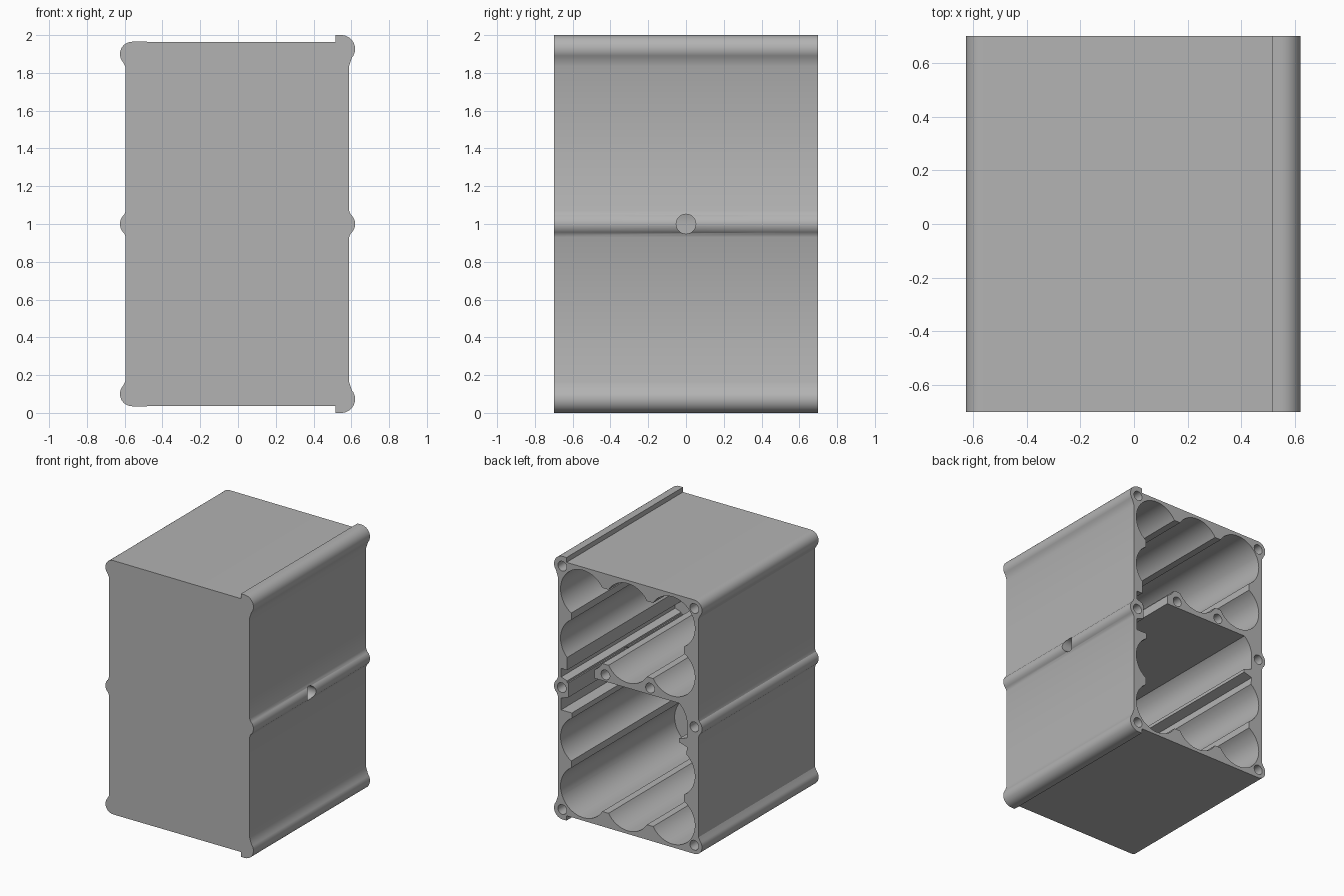
import bpy, bmesh, math

cube = bpy.data.objects.get("Cube")
if cube:
    bpy.data.objects.remove(cube)

FRONT, BACK, FLOOR = -0.70, 0.70, -0.67
PITCH, RADIUS = 0.375, 0.19
COLUMNS = (-PITCH, 0, PITCH)

grey = bpy.data.materials.new("light_grey")
grey.use_nodes = True
grey.diffuse_color = (0.45, 0.45, 0.45, 1)
grey.node_tree.nodes["Principled BSDF"].inputs["Base Color"].default_value = grey.diffuse_color


def arc(cx, cz, r, start, end, steps=12):
    angles = [math.radians(start + (end - start) * i / steps) for i in range(steps + 1)]
    return [(cx + r * math.cos(a), cz + r * math.sin(a)) for a in angles]


def circle(cx, cz, r, steps=48):
    return arc(cx, cz, r, 0, 360, steps)[:-1]


def box(x0, x1, z0, z1):
    return [(x0, z0), (x1, z0), (x1, z1), (x0, z1)]


def prism(name, profile, y0, y1):
    """Extrude an x-z profile along y."""
    bm = bmesh.new()
    face = bm.faces.new([bm.verts.new((x, y0, z)) for x, z in profile])
    grown = bmesh.ops.extrude_face_region(bm, geom=[face])["geom"]
    bmesh.ops.translate(bm, vec=(0, y1 - y0, 0),
                        verts=[v for v in grown if isinstance(v, bmesh.types.BMVert)])
    bmesh.ops.recalc_face_normals(bm, faces=bm.faces)
    mesh = bpy.data.meshes.new(name)
    bm.to_mesh(mesh)
    bm.free()
    mesh.materials.append(grey)
    obj = bpy.data.objects.new(name, mesh)
    bpy.context.collection.objects.link(obj)
    return obj


def cut(target, cutter):
    cutter.hide_render = True
    bpy.context.view_layer.objects.active = target
    mod = target.modifiers.new("cut", "BOOLEAN")
    mod.operation, mod.solver, mod.object = "DIFFERENCE", "EXACT", cutter
    bpy.ops.object.modifier_apply(modifier=mod.name)
    bpy.data.objects.remove(cutter)


def carve(profile, y0=FLOOR):
    cut(case, prism("cutter", profile, y0, BACK + 0.1))


# Outer shell: upper half outline, mirrored about mid height
upper = arc(0.555, 1, 0.065, 0, 50, 6)
upper += [(0.588, 1.07), (0.588, 1.835)]
upper += arc(0.547, 1.927, 0.073, -40, 90)
upper += [(0.515, 2.0), (0.515, 1.963)]
upper += arc(-0.56, 1.9, 0.065, 90, 220)
upper += [(-0.595, 1.83), (-0.595, 1.07)]
upper += arc(-0.56, 1, 0.065, 130, 180, 6)
lower = [(x, 2 - z) for x, z in reversed(upper[1:-1])]
case = prism("battery_case", upper + lower, FRONT, BACK)

# Two storage bays, each a scalloped three by two grid
for z_low in (0.25, 1.375):
    z_high = z_low + PITCH
    carve(box(-PITCH - 0.1, PITCH + 0.1, z_low - 0.1, z_high + 0.1))
    for z in (z_low, z_high):
        for x in COLUMNS:
            carve(circle(x, z, RADIUS))

# Open middle bay with a rounded corner, side ridge and small retaining lip
middle = [(0.47, 0.6), (0.47, 0.83), (0.56, 0.83), (0.56, 0.92), (0.5, 0.94),
          (0.5, 1.06), (0.56, 1.08), (0.56, 1.145)]
middle += arc(-0.31, 1, RADIUS, 130, 180)
middle += [(-0.5, 0.9), (-0.43, 0.875), (-0.43, 0.85), (-0.5, 0.83), (-0.47, 0.6)]
carve(middle)

# Passage between the shelf end and the side wall
carve(box(0.28, 0.51, 1.05, 1.4))

# Screw holes in the side ribs and in the shelf
holes = [(0.555, 1), (-0.56, 1), (0.55, 1.925), (0.55, 0.075),
         (-0.56, 1.9), (-0.56, 0.1), (PITCH / 2, 1.195), (-PITCH / 2, 1.195)]
for x, z in holes:
    carve(circle(x, z, 0.037, 24), BACK - 0.25)

# Round side opening through the middle rib
bore = prism("cutter", circle(0, 0, 0.052, 32), 0.45, 0.7)
bore.rotation_euler = (0, 0, -math.pi / 2)
bore.location = (0, 0, 1)
bpy.context.view_layer.update()
cut(case, bore)

bpy.ops.object.select_all(action="DESELECT")
case.select_set(True)
bpy.context.view_layer.objects.active = case
bpy.ops.object.shade_smooth_by_angle(angle=math.radians(25))
